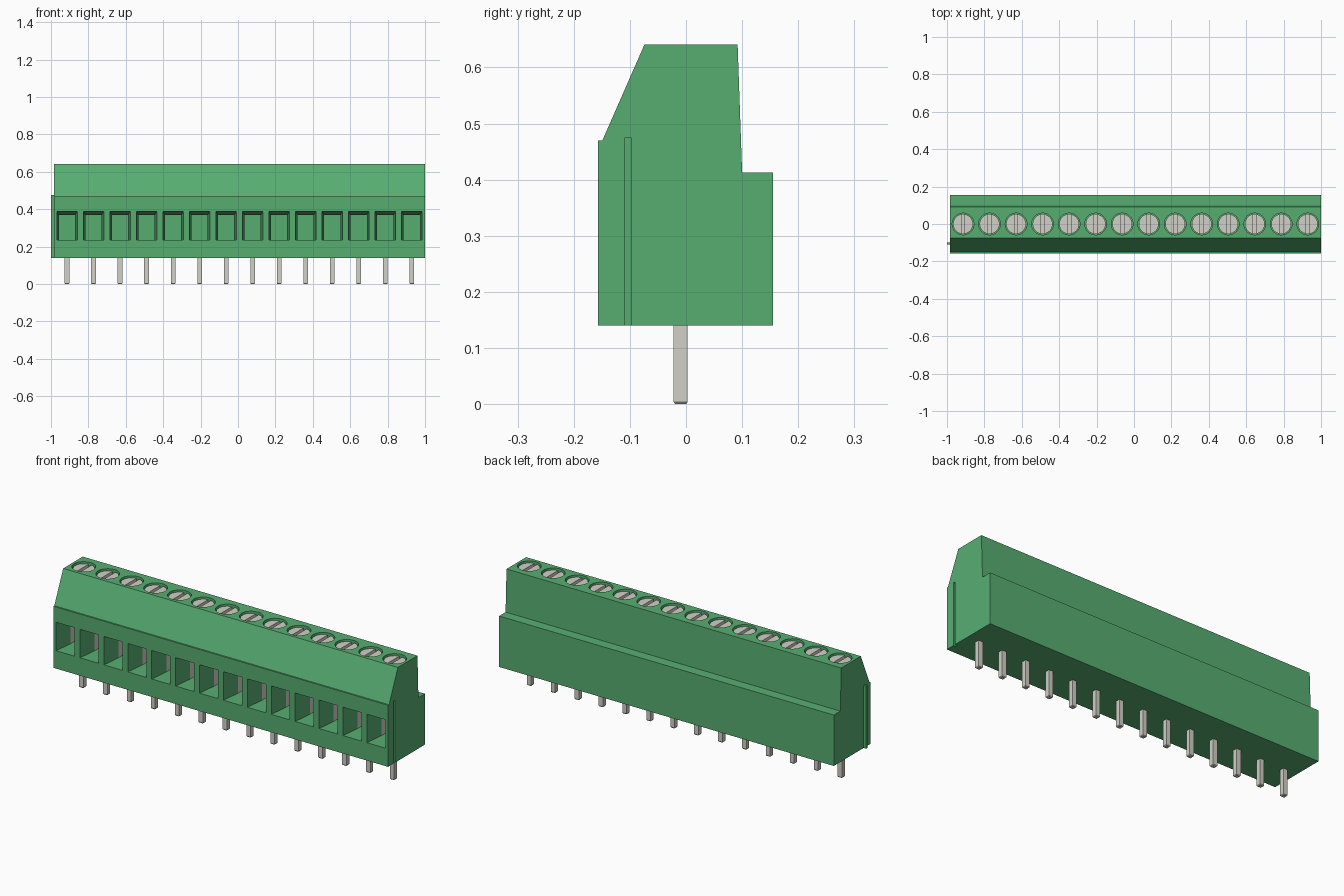
import bpy, bmesh, math
from mathutils import Vector

cube = bpy.data.objects.get("Cube")
if cube:
    bpy.data.objects.remove(cube, do_unlink=True)

POLES = 14
X0, X1 = -0.985, 1.0
PITCH = (X1 - X0) / POLES
centres = [X0 + PITCH * (i + 0.5) for i in range(POLES)]
BASE, TOP = 0.14, 0.641
OPEN_Z = 0.236


def material(name, rgb):
    m = bpy.data.materials.new(name)
    m.use_nodes = True
    m.diffuse_color = (*rgb, 1)
    m.node_tree.nodes["Principled BSDF"].inputs["Base Color"].default_value = (*rgb, 1)
    return m


green = material("green plastic", (0.095, 0.42, 0.167))
metal = material("pale metal", (0.64, 0.635, 0.57))


def loft(bm, rings):
    """Skin a series of equal-length point rings and cap both ends."""
    loops = [[bm.verts.new(p) for p in ring] for ring in rings]
    n = len(loops[0])
    faces = [bm.faces.new(loops[0]), bm.faces.new(loops[-1][::-1])]
    for a, b in zip(loops, loops[1:]):
        for i in range(n):
            j = (i + 1) % n
            faces.append(bm.faces.new((a[i], b[i], b[j], a[j])))
    bmesh.ops.recalc_face_normals(bm, faces=faces)


def box(bm, x, y, z):
    loft(bm, [[(x[0], y[0], h), (x[1], y[0], h), (x[1], y[1], h), (x[0], y[1], h)] for h in z])


def prism(bm, outline, z0, z1):
    loft(bm, [[(x, y, z) for x, y in outline] for z in (z0, z1)])


def arc(cx, r, a0, a1, steps):
    return [(cx + r * math.cos(a0 + (a1 - a0) * i / steps),
             r * math.sin(a0 + (a1 - a0) * i / steps)) for i in range(steps + 1)]


def finish(name, bm, mat):
    mesh = bpy.data.meshes.new(name)
    bm.to_mesh(mesh)
    bm.free()
    mesh.materials.append(mat)
    ob = bpy.data.objects.new(name, mesh)
    bpy.context.collection.objects.link(ob)
    return ob


def smooth(ob):
    ob.data.shade_smooth()
    ob.data.set_sharp_from_angle(angle=math.radians(30))


# Housing: stepped profile swept along the row
profile = [(-0.157, BASE), (-0.157, 0.47), (-0.149, 0.47), (-0.074, TOP),
           (0.092, TOP), (0.1, 0.413), (0.155, 0.413), (0.155, BASE)]
bm = bmesh.new()
loft(bm, [[(x, y, z) for y, z in profile] for x in (X0, X1)])
housing = finish("housing", bm, green)

# Cutters: tapered wire openings, screw wells and the side groove
bm = bmesh.new()
funnel = [(-0.16, 0.055, 0.389), (-0.05, 0.043, 0.368),
          (-0.05, 0.049, 0.368), (0.06, 0.049, 0.368)]
for cx in centres:
    loft(bm, [[(cx - w, y, OPEN_Z), (cx + w, y, OPEN_Z), (cx + w, y, top), (cx - w, y, top)]
              for y, w, top in funnel])
    prism(bm, arc(cx, 0.058, 0, math.tau, 40)[:-1], 0.56, TOP + 0.02)
box(bm, (X1 - 0.015, X1 + 0.02), (-0.109, -0.098), (BASE - 0.02, 0.475))
cutter = finish("cutter", bm, green)
cutter.hide_render = True

mod = housing.modifiers.new("openings", 'BOOLEAN')
mod.object = cutter
mod.solver = 'EXACT'
deps = bpy.context.evaluated_depsgraph_get()
cut_mesh = bpy.data.meshes.new_from_object(housing.evaluated_get(deps))
housing.modifiers.clear()
housing.data = cut_mesh
bpy.data.objects.remove(cutter, do_unlink=True)
smooth(housing)

# Interlocking tongue on the right end
bm = bmesh.new()
box(bm, (-1.0, X0), (-0.109, -0.098), (BASE, 0.475))
finish("side_tongue", bm, green)

# Slotted screws: a disc with two raised half-rounds
SCREW_R, SLOT = 0.053, 0.009
bm = bmesh.new()
edge = math.acos(SLOT / SCREW_R)
for cx in centres:
    prism(bm, arc(cx, SCREW_R, 0, math.tau, 40)[:-1], 0.56, 0.612)
    for turn in (0, math.pi):
        prism(bm, arc(cx, SCREW_R, turn - edge, turn + edge, 20), 0.612, 0.632)
smooth(finish("screws", bm, metal))

# Clamp side plates inside each opening
bm = bmesh.new()
for cx in centres:
    for side in (-1, 1):
        xs = sorted((cx + side * 0.043, cx + side * 0.049))
        box(bm, xs, (-0.05, 0.06), (OPEN_Z, 0.368))
finish("clamp_plates", bm, metal)

# Solder pins with slightly chamfered tips
bm = bmesh.new()
PIN_Y, PIN_W = -0.0095, 0.0125
for cx in centres:
    loft(bm, [[(cx + sx * w, PIN_Y + sy * w, z)
               for sx, sy in ((-1, -1), (1, -1), (1, 1), (-1, 1))]
              for z, w in ((0, PIN_W - 0.003), (0.004, PIN_W), (BASE + 0.01, PIN_W))])
finish("solder_pins", bm, metal)
